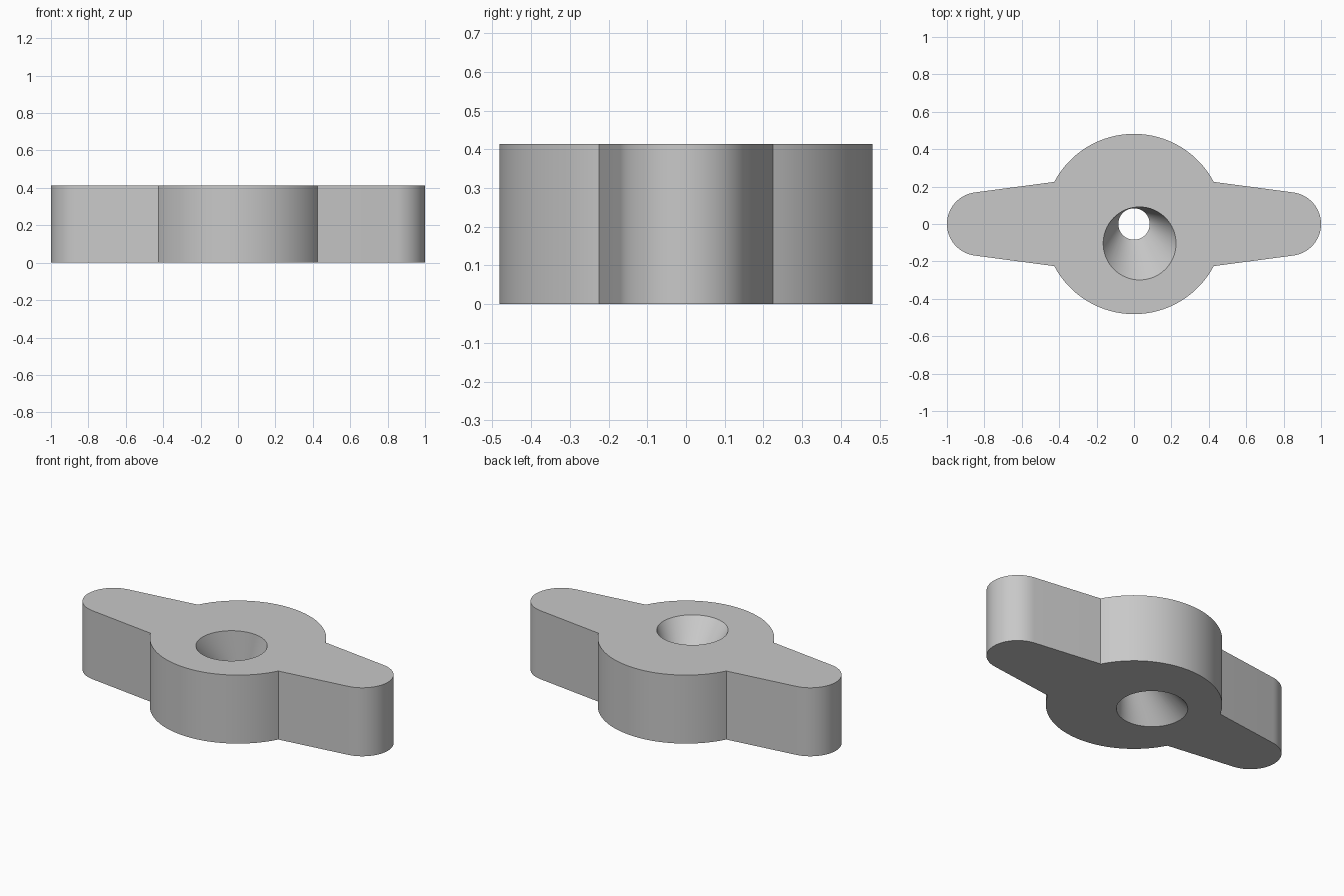
import bpy, bmesh
from math import sin, cos, pi, atan2, radians

if "Cube" in bpy.data.objects:
    bpy.data.objects.remove(bpy.data.objects["Cube"], do_unlink=True)

HEIGHT = 0.413
HUB_R, TIP_R, TIP_X = 0.482, 0.17, 0.83
JOIN = (0.426, 0.225)          # where wing flank meets hub
RIM_R, THROAT_R = 0.195, 0.084
RIM = (0.03, -0.104)           # upper flare centre; lower one swaps x and y

grey = bpy.data.materials.new("plain grey")
grey.use_nodes = True
colour = (0.58, 0.58, 0.58, 1)
grey.diffuse_color = colour
grey.node_tree.nodes["Principled BSDF"].inputs["Base Color"].default_value = colour


def new_object(name, bm):
    bmesh.ops.recalc_face_normals(bm, faces=bm.faces)
    mesh = bpy.data.meshes.new(name)
    bm.to_mesh(mesh)
    bm.free()
    obj = bpy.data.objects.new(name, mesh)
    bpy.context.collection.objects.link(obj)
    mesh.materials.append(grey)
    return obj


def arc(cx, radius, start, end, steps):
    angles = [start + (end - start) * i / steps for i in range(steps + 1)]
    return [(cx + radius * cos(a), radius * sin(a)) for a in angles]


# Winged hub: round tip and hub arc, repeated by a half turn
join_angle = atan2(JOIN[1], JOIN[0])
tip_angle = radians(83)
half = arc(TIP_X, TIP_R, -tip_angle, tip_angle, 28)
half += arc(0, HUB_R, join_angle, pi - join_angle, 40)
outline = half + [(-x, -y) for x, y in half]
bm = bmesh.new()
base = bm.faces.new([bm.verts.new((x, y, 0)) for x, y in outline])
top = bmesh.ops.extrude_face_region(bm, geom=[base])["geom"]
bmesh.ops.translate(bm, vec=(0, 0, HEIGHT),
                    verts=[v for v in top if isinstance(v, bmesh.types.BMVert)])
body = new_object("winged_hub", bm)

# Double-flared channel: skewed cones meeting at a round throat
bm = bmesh.new()
SEGMENTS = 64
OVER = 1.05                    # carry the cones a little past both faces


def ring(cx, cy, radius, z):
    return [bm.verts.new((cx + radius * cos(2 * pi * i / SEGMENTS),
                          cy + radius * sin(2 * pi * i / SEGMENTS), z))
            for i in range(SEGMENTS)]


mid = HEIGHT / 2
wide = THROAT_R + (RIM_R - THROAT_R) * OVER
rings = [ring(RIM[1] * OVER, RIM[0] * OVER, wide, mid - mid * OVER),
         ring(0, 0, THROAT_R, mid),
         ring(RIM[0] * OVER, RIM[1] * OVER, wide, mid + mid * OVER)]
for low, high in zip(rings, rings[1:]):
    for i in range(SEGMENTS):
        j = (i + 1) % SEGMENTS
        bm.faces.new((low[i], low[j], high[j], high[i]))
bm.faces.new(rings[0])
bm.faces.new(rings[-1])
cutter = new_object("channel_cutter", bm)
cutter.hide_render = True
cutter.hide_set(True)

cut = body.modifiers.new("channel", 'BOOLEAN')
cut.operation = 'DIFFERENCE'
cut.solver = 'EXACT'
cut.object = cutter
bpy.ops.object.select_all(action='DESELECT')
body.select_set(True)
bpy.context.view_layer.objects.active = body
bpy.ops.object.modifier_apply(modifier=cut.name)
bpy.data.objects.remove(cutter, do_unlink=True)
bpy.ops.object.shade_smooth_by_angle(angle=radians(25))
